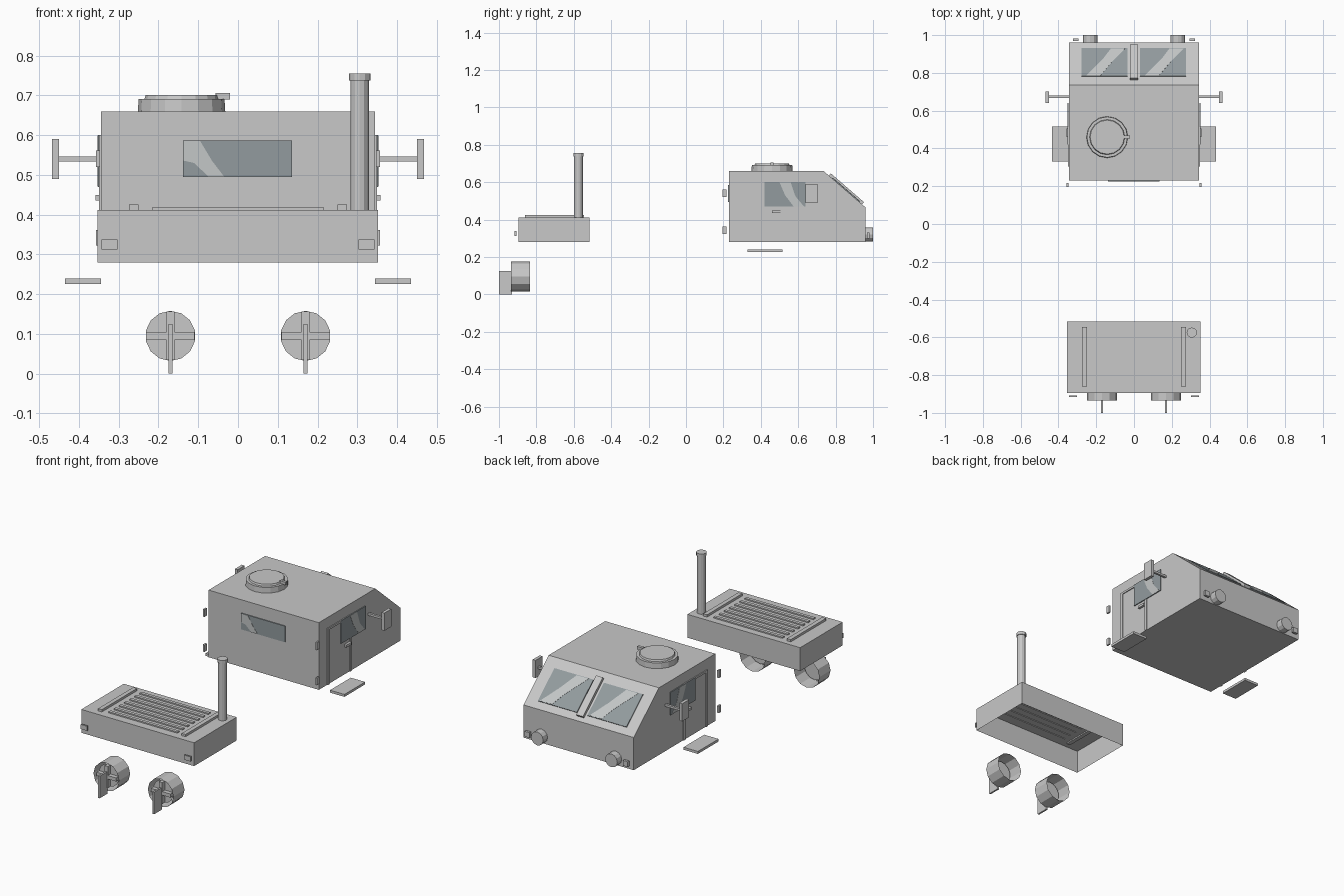
import bpy, bmesh, math
from mathutils import Vector, Matrix

cube = bpy.data.objects.get("Cube")
if cube:
    bpy.data.objects.remove(cube, do_unlink=True)


def material(name, color):
    m = bpy.data.materials.new(name)
    m.use_nodes = True
    m.diffuse_color = color
    m.node_tree.nodes["Principled BSDF"].inputs["Base Color"].default_value = color
    return m


GREY = material("light grey", (0.58, 0.58, 0.58, 1))
GLASS = material("glass", (0.29, 0.33, 0.345, 1))
GLARE = material("glass glare", (0.55, 0.57, 0.57, 1))


def finish(name, bm, mat):
    mesh = bpy.data.meshes.new(name)
    bm.to_mesh(mesh)
    bm.free()
    mesh.materials.append(mat)
    ob = bpy.data.objects.new(name, mesh)
    bpy.context.collection.objects.link(ob)
    return ob


def box(name, x, y, z, open_bottom=False):
    """Box from (min, max) pairs."""
    bm = bmesh.new()
    bmesh.ops.create_cube(bm, size=1)
    for v in bm.verts:
        v.co = [lim[0] if c < 0 else lim[1] for c, lim in zip(v.co, (x, y, z))]
    if open_bottom:
        bm.normal_update()
        bmesh.ops.delete(bm, geom=[f for f in bm.faces if f.normal.z < -0.5], context='FACES')
    return finish(name, bm, GREY)


def drum(name, center, r1, r2, length, axis="Z", sides=12, caps=True):
    bm = bmesh.new()
    bmesh.ops.create_cone(bm, cap_ends=caps, segments=sides, radius1=r1, radius2=r2, depth=length)
    turn = Matrix.Rotation(math.radians(-90), 4, "X") if axis == "Y" else Matrix()
    bm.transform(Matrix.Translation(center) @ turn)
    return finish(name, bm, GREY)


def plate(name, pts, origin, u, v, depth, mat):
    """Polygon in the plane (u, v), extruded along the plane normal."""
    origin, u, v = Vector(origin), Vector(u).normalized(), Vector(v).normalized()
    bm = bmesh.new()
    face = bm.faces.new([bm.verts.new(origin + u * a + v * b) for a, b in pts])
    top = bmesh.ops.extrude_face_region(bm, geom=[face])["geom"]
    shift = u.cross(v) * depth
    for e in top:
        if isinstance(e, bmesh.types.BMVert):
            e.co += shift
    bmesh.ops.recalc_face_normals(bm, faces=bm.faces)
    return finish(name, bm, mat)


def rect(a, b, c, d):
    return [(a, c), (b, c), (b, d), (a, d)]


def window(name, pane, glare, origin, u, v):
    plate(name, pane, origin, u, v, 0.005, GLASS)
    plate(name + "_glare", glare, origin, u, v, 0.006, GLARE)


# Cab shell with sloping windscreen
cab = [(0.23, 0.28), (0.96, 0.28), (0.96, 0.465), (0.735, 0.66), (0.23, 0.66)]
plate("cab", cab, (-0.345, 0, 0), (0, 1, 0), (0, 0, 1), 0.69, GREY)

# Windscreen panes and centre bar, u along -x and v up the slope
slope = Vector((0, -0.225, 0.195))
base = (0, 0.96, 0.465)
for side, cx in (("right", 0.157), ("left", -0.153)):
    glare = [(cx - 0.11, 0.045), (cx - 0.035, 0.045), (cx + 0.005, 0.115),
             (cx + 0.095, 0.235), (cx + 0.02, 0.235), (cx - 0.04, 0.14)]
    window(side + "_windscreen", rect(cx - 0.122, cx + 0.122, 0.042, 0.238),
           glare, base, (-1, 0, 0), slope)
plate("windscreen_bar", rect(-0.021, 0.021, 0.025, 0.26), base, (-1, 0, 0), slope, 0.016, GREY)

# Window in the cab wall behind the hood
window("bulkhead_window", rect(-0.138, 0.136, 0.495, 0.586),
       [(-0.137, 0.536), (-0.11, 0.53), (-0.075, 0.496), (-0.035, 0.496),
        (-0.065, 0.535), (-0.095, 0.585), (-0.137, 0.585)],
       (0, 0.23, 0), (1, 0, 0), (0, 0, 1))

# Parts on both sides of the cab
for side, s in (("left", 1), ("right", -1)):
    def span(a, b):
        return tuple(sorted((s * a, s * b)))

    # Door frame strips
    for part, y, z in (("rear_post", (0.305, 0.32), (0.28, 0.6)),
                       ("front_post", (0.505, 0.52), (0.28, 0.6)),
                       ("lintel", (0.305, 0.52), (0.588, 0.6))):
        box(f"{side}_door_{part}", span(0.345, 0.35), y, z)

    # Side window
    pane, glare = rect(0.42, 0.64, 0.47, 0.6), [(0.575, 0.471), (0.63, 0.471), (0.585, 0.525),
                                                (0.56, 0.599), (0.5, 0.599), (0.53, 0.53)]
    if s < 0:
        pane, glare = ([(-a, b) for a, b in p] for p in (pane, glare))
    window(side + "_side_window", pane, glare, (s * 0.347, 0, 0), (0, s, 0), (0, 0, 1))

    box(side + "_door_handle", span(0.345, 0.358), (0.46, 0.505), (0.435, 0.449))
    box(side + "_step", span(0.345, 0.435), (0.33, 0.515), (0.226, 0.24))
    box(side + "_mirror_arm", span(0.345, 0.452), (0.668, 0.681), (0.534, 0.546))
    box(side + "_mirror", span(0.45, 0.468), (0.64, 0.702), (0.49, 0.59))
    for part, z in (("upper", (0.52, 0.562)), ("lower", (0.322, 0.362))):
        box(f"{side}_{part}_marker", span(0.347, 0.357), (0.195, 0.217), z)

    # Lamps below the windscreen
    drum(side + "_headlamp", (s * 0.232, 0.98, 0.32), 0.038, 0.038, 0.04, "Y")
    box(side + "_cab_indicator", span(0.293, 0.323), (0.968, 0.982), (0.3, 0.33))

    # Hood rails and indicators
    box(side + "_hood_rail", span(0.25, 0.274), (-0.86, -0.545), (0.405, 0.425))
    box(side + "_hood_indicator", span(0.303, 0.344), (-0.916, -0.907), (0.312, 0.338))

    # Open lamp drums with a crossed face and a fin
    cx, cz = s * 0.17, 0.095
    drum(side + "_drum_shell", (cx, -0.885, cz), 0.08, 0.08, 0.1, "Y", 12, False)
    drum(side + "_drum_face", (cx, -0.908, cz), 0.063, 0.063, 0.006, "Y", 14)
    box(side + "_cross_upright", (cx - 0.01, cx + 0.01), (-0.935, -0.908), (0.034, 0.156))
    box(side + "_cross_bar", (cx - 0.061, cx + 0.061), (-0.935, -0.908), (0.085, 0.105))
    box(side + "_drum_fin", (cx - 0.005, cx + 0.005), (-1.0, -0.93), (0.0, 0.125))

# Roof hatch
drum("hatch_ring", (-0.142, 0.46, 0.675), 0.11, 0.108, 0.032, sides=16)
drum("hatch_lid", (-0.142, 0.46, 0.695), 0.094, 0.09, 0.012, sides=16)
box("hatch_handle", (-0.056, -0.02), (0.452, 0.468), (0.69, 0.706))

# Hood: hollow shell with cooling slats
box("hood", (-0.354, 0.352), (-0.895, -0.515), (0.28, 0.412), True)
for i in range(7):
    y = -0.84 + i * 0.046
    box(f"hood_slat_{i + 1}", (-0.215, 0.215), (y - 0.009, y + 0.009), (0.408, 0.419))

# Exhaust stack
drum("exhaust_pipe", (0.306, -0.575, 0.575), 0.023, 0.023, 0.33)
drum("exhaust_cap", (0.306, -0.575, 0.746), 0.027, 0.027, 0.018)
